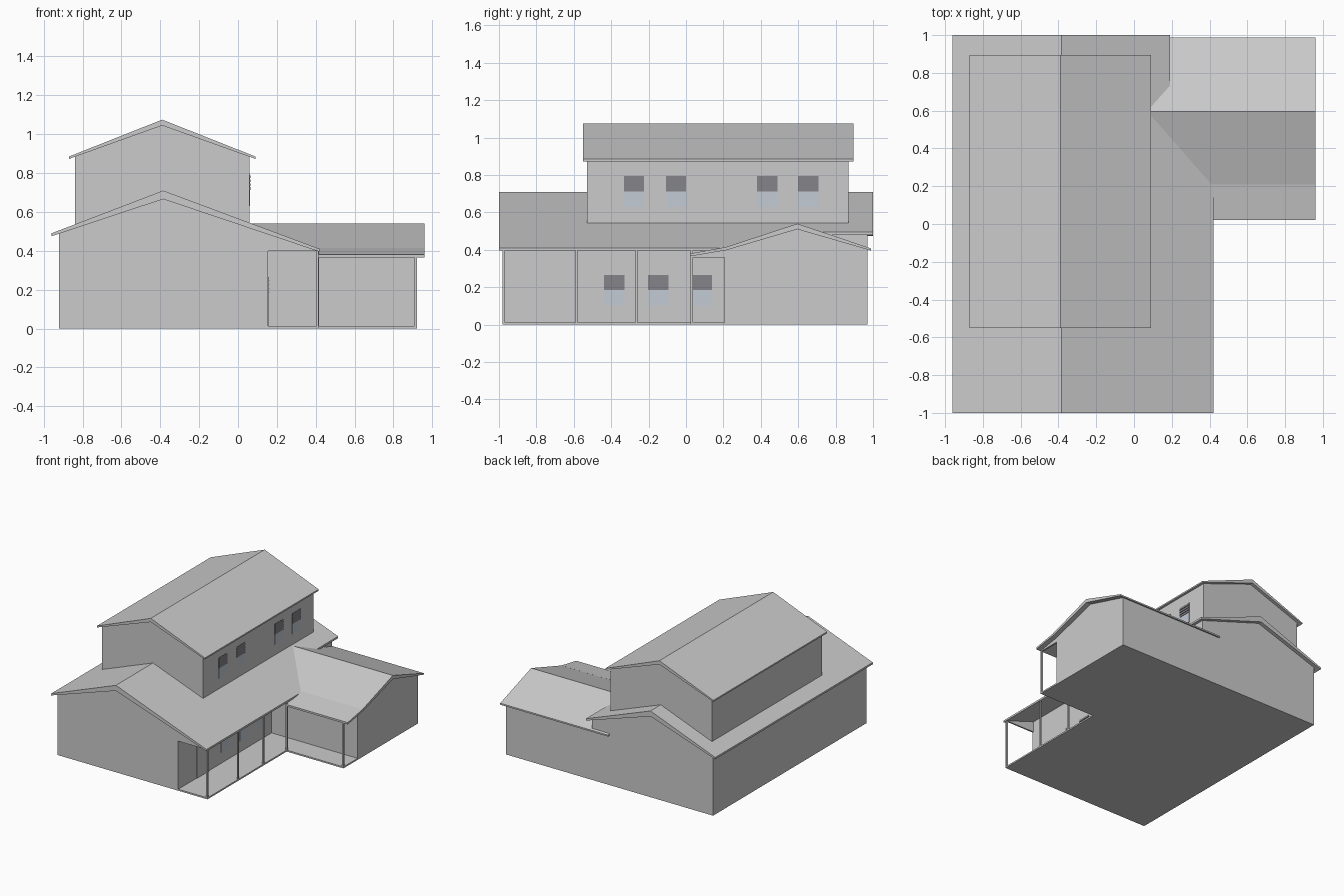
import bpy, bmesh

if "Cube" in bpy.data.objects:
    bpy.data.objects.remove(bpy.data.objects["Cube"])


def prism(name, pts, axis, a, b, mat=None):
    """Extrude a 2D profile along an axis: y takes (x,z), x takes (y,z), z takes (x,y)."""
    place = {'x': lambda p, t: (t, p[0], p[1]),
             'y': lambda p, t: (p[0], t, p[1]),
             'z': lambda p, t: (p[0], p[1], t)}[axis]
    bm = bmesh.new()
    lo = [bm.verts.new(place(p, a)) for p in pts]
    hi = [bm.verts.new(place(p, b)) for p in pts]
    bm.faces.new(lo)
    bm.faces.new(hi[::-1])
    for i in range(len(pts)):
        j = (i + 1) % len(pts)
        bm.faces.new((lo[i], hi[i], hi[j], lo[j]))
    bmesh.ops.recalc_face_normals(bm, faces=bm.faces)
    me = bpy.data.meshes.new(name)
    bm.to_mesh(me)
    bm.free()
    ob = bpy.data.objects.new(name, me)
    bpy.context.collection.objects.link(ob)
    if mat:
        me.materials.append(mat)
    return ob


def box(name, x0, x1, y0, y1, z0, z1, mat=None):
    return prism(name, [(x0, y0), (x1, y0), (x1, y1), (x0, y1)], 'z', z0, z1, mat)


def colour(name, rgb):
    m = bpy.data.materials.new(name)
    m.diffuse_color = (*rgb, 1)
    m.use_nodes = True
    m.node_tree.nodes["Principled BSDF"].inputs["Base Color"].default_value = m.diffuse_color
    return m


glass = colour("pale_glass", (0.55, 0.6, 0.66))
blind = colour("dark_blind", (0.2, 0.2, 0.22))

# floor slab under house, wing and porch
prism("floor_slab", [(-.92, -.98), (.415, -.98), (.415, .025), (.92, .025), (.92, .97), (-.92, .97)],
      'z', 0, .012)

# main storey walls, and the gable above the porch end
RX, RZ, S = -.385, .668, .33          # ridge x, underside height and slope
under = lambda x: RZ - S * abs(x - RX)
prism("main_walls", [(-.92, 0), (.155, 0), (.155, under(.155)), (RX, RZ), (-.92, under(-.92))],
      'y', -.98, .97)
prism("porch_gable", [(.155, .398), (.415, .398), (.415, under(.415) + .004), (.155, under(.155))],
      'y', -.98, -.968)


# main roof: long slope over the porch, short slope at the back
def main_roof(name, xe, ze, y0, y1):
    prism(name, [(-.96, .49), (RX, .71), (xe, ze), (xe, ze - .015), (RX, .666), (-.96, .475)],
          'y', y0, y1)


main_roof("main_roof_front", .42, .41, -1, .595)
main_roof("main_roof_back", .19, .494, .595, 1)

# upper storey
prism("upper_walls", [(-.84, .5), (.06, .5), (.06, .885), (-.39, 1.047), (-.84, .885)], 'y', -.53, .87)
prism("upper_roof", [(-.87, .885), (-.39, 1.075), (.09, .885), (.09, .873), (-.39, 1.045), (-.87, .873)],
      'y', -.55, .895)

# side wing walls, roof and shallow porch roof
prism("wing_walls", [(.205, 0), (.97, 0), (.97, .402), (.595, .512), (.205, .397)], 'x', .1, .92)
prism("wing_roof", [(.205, .412), (.595, .54), (.988, .408), (.988, .396), (.595, .51), (.205, .395)],
      'x', 0, .96)
prism("wing_porch_roof", [(.022, .38), (.21, .414), (.21, .397), (.022, .365)], 'x', .405, .96)
prism("wing_porch_gable", [(.03, .36), (.205, .36), (.205, .4), (.03, .37)], 'x', .908, .92)

# porch posts
for i, y in enumerate((-.974, -.585, -.265)):
    box(f"porch_post_{i}", .403, .415, y - .006, y + .006, 0, .402)
box("corner_post", .405, .417, .025, .037, 0, .402)
box("wing_porch_post", .908, .92, .025, .037, 0, .37)

# front door on the porch
box("door", .15, .16, -.75, -.592, .012, .265)


# windows: pale pane below, slatted blind above
def window(name, x, yc, z):
    y0, y1 = yc - .054, yc + .054
    box(name + "_pane", x - .005, x + .003, y0, y1, z, z + .082, glass)
    for k in range(4):
        zs = z + .082 + k * .0205
        prism(f"{name}_slat_{k}", [(x - .005, zs), (x + .006, zs), (x + .002, zs + .0205), (x - .005, zs + .0205)],
              'y', y0, y1, blind)


for i, y in enumerate((-.384, -.148, .085)):
    window(f"porch_window_{i}", .155, y, .102)
for i, y in enumerate((-.278, -.053, .434, .654)):
    window(f"upper_window_{i}", .06, y, .63)
